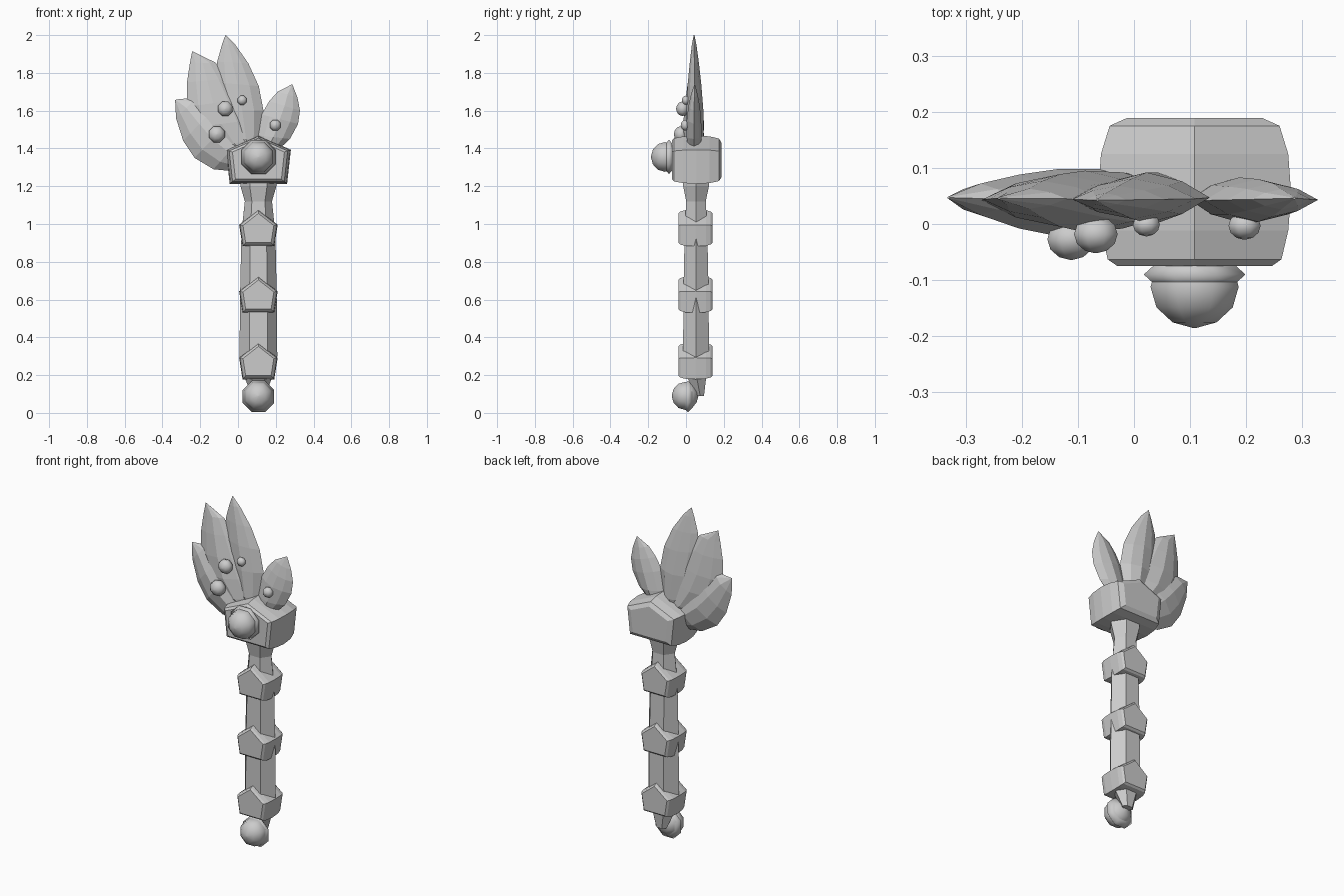
import bpy, math
from mathutils import Vector

if "Cube" in bpy.data.objects:
    bpy.data.objects.remove(bpy.data.objects["Cube"])

CX, CY = 0.108, 0.053   # axis of the handle


def make(name, verts, faces, smooth=False):
    me = bpy.data.meshes.new(name)
    me.from_pydata(verts, [], faces)
    ob = bpy.data.objects.new(name, me)
    bpy.context.collection.objects.link(ob)
    for p in me.polygons:
        p.use_smooth = smooth
    return ob


def loft(name, rings, smooth=False):
    """Skin equal-sized rings of points and cap both ends."""
    n = len(rings[0])
    verts = [p for r in rings for p in r]
    faces = [(i * n + j, i * n + (j + 1) % n, (i + 1) * n + (j + 1) % n, (i + 1) * n + j)
             for i in range(len(rings) - 1) for j in range(n)]
    faces.append(tuple(range(n))[::-1])
    faces.append(tuple(range((len(rings) - 1) * n, len(rings) * n)))
    ob = make(name, verts, faces, smooth)
    import bmesh
    bm = bmesh.new()
    bm.from_mesh(ob.data)
    bmesh.ops.recalc_face_normals(bm, faces=bm.faces)
    bm.to_mesh(ob.data)
    bm.free()
    return ob


def pentagon_band(name, outline, centre_z, layers):
    """House-shaped band: outline in x,z, scaled at each y layer."""
    return loft(name, [[(CX + x * s, y, centre_z + z * s) for x, z in outline]
                       for y, s in layers])


def gem(name, x, y, z, r, depth, rings=6):
    """Eight-sided ball whose poles lie along y."""
    loops = []
    for i in range(rings + 1):
        a = math.pi * i / rings
        rr = max(r * math.sin(a), r * 0.05)
        loops.append([(x + rr * math.cos(math.tau * (k + .5) / 8),
                       y - depth * math.cos(a),
                       z + rr * math.sin(math.tau * (k + .5) / 8)) for k in range(8)])
    return loft(name, loops, True)


def leaf(name, left, right, thick, y_mid):
    """Lens-section blade between a left and a right edge, base to tip."""
    rings = []
    for (lx, lz), (rx, rz), t, ym in zip(left, right, thick, y_mid):
        ring = []
        for u, d in ((0, 0), (.22, -.65), (.5, -1), (.78, -.65),
                     (1, 0), (.78, .65), (.5, 1), (.22, .65)):
            ring.append((lx + (rx - lx) * u, ym + d * t, lz + (rz - lz) * u))
        rings.append(ring)
    return loft(name, rings)


# handle: six-sided shaft with narrow neck and foot
shaft = [(.09, .035, .02, .075), (.18, .07, .048, .058), (.3, .1, .068, CY),
         (.62, .097, .067, CY), (.95, .09, .06, CY), (1.12, .072, .052, CY),
         (1.2, .095, .068, CY), (1.27, .095, .068, CY)]
loft("handle", [[(CX + rx * c, y + ry * s, z) for c, s in
                 ((1, 0), (.48, 1), (-.48, 1), (-1, 0), (-.48, -1), (.48, -1))]
                for z, rx, ry, y in shaft])

# three pentagonal grip bands
band = [(0, .1), (-.102, .02), (-.084, -.094), (.084, -.094), (.102, .02)]
band_layers = [(-.04, .8), (-.03, .9), (-.005, .97), (.05, 1),
               (.105, .97), (.13, .9), (.14, .8)]
for i in range(3):
    pentagon_band(f"grip_band_{i + 1}", band, .272 + i * .352, band_layers)

# head block
head = [(0, .135), (-.172, .06), (-.152, -.12), (.152, -.12), (.172, .06)]
pentagon_band("head_block", head, 1.333,
              [(-.075, .8), (-.063, .9), (-.012, .97), (.055, 1),
               (.125, .97), (.175, .88), (.189, .7)])

# large gems, each a dome in a rounded setting
gem("head_setting", CX, -.09, 1.355, .098, .034, 4)
gem("head_gem", CX, -.112, 1.355, .085, .073)
gem("pommel_setting", CX, .01, .087, .09, .036, 4)
gem("pommel_gem", CX, -.005, .09, .08, .07)

# four blades of the crest
leaf("tall_leaf",
     [(.04, 1.34), (-.03, 1.45), (-.09, 1.6), (-.115, 1.75), (-.11, 1.86), (-.085, 1.95), (-.067, 2)],
     [(.1, 1.34), (.115, 1.45), (.135, 1.6), (.11, 1.73), (.055, 1.85), (-.015, 1.95), (-.063, 2)],
     [.03, .045, .045, .036, .024, .012, .002],
     [.045, .047, .047, .045, .044, .043, .043])
leaf("upper_left_leaf",
     [(.02, 1.33), (-.13, 1.4), (-.235, 1.51), (-.272, 1.62), (-.27, 1.75), (-.255, 1.85), (-.243, 1.913)],
     [(.1, 1.36), (.09, 1.45), (.06, 1.55), (.01, 1.66), (-.055, 1.77), (-.12, 1.855), (-.238, 1.913)],
     [.03, .05, .055, .047, .033, .018, .002],
     [.045, .042, .04, .042, .044, .045, .046])
leaf("lower_left_leaf",
     [(-.03, 1.28), (-.13, 1.29), (-.23, 1.35), (-.29, 1.44), (-.328, 1.56), (-.333, 1.655)],
     [(.08, 1.4), (.03, 1.47), (-.04, 1.55), (-.12, 1.62), (-.22, 1.67), (-.328, 1.659)],
     [.04, .058, .06, .048, .028, .002],
     [.043, .04, .038, .04, .044, .047])
leaf("right_leaf",
     [(.1, 1.38), (.1, 1.47), (.125, 1.58), (.165, 1.65), (.21, 1.7), (.283, 1.738)],
     [(.2, 1.38), (.275, 1.45), (.318, 1.53), (.328, 1.6), (.315, 1.67), (.288, 1.738)],
     [.03, .04, .038, .03, .018, .002],
     [.043, .043, .042, .043, .044, .046])

# small studs on the blades
for i, (x, z, r, front) in enumerate([(-.112, 1.475, .046, -.064), (-.068, 1.61, .042, -.052),
                                      (.022, 1.655, .026, -.022), (.197, 1.523, .031, -.028)]):
    gem(f"stud_{i + 1}", x, front + r * .8, z, r, r * .8)
